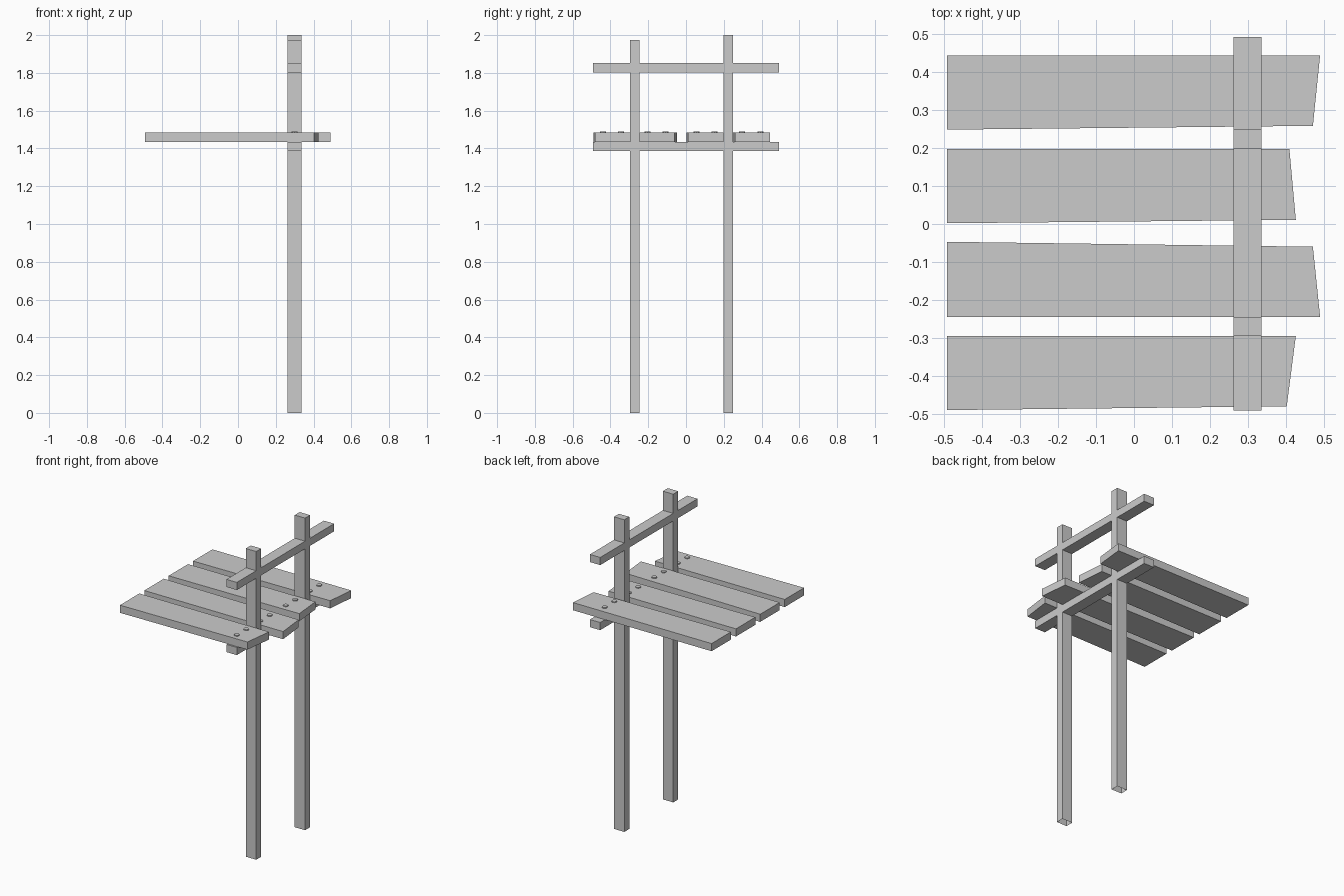
import bpy, bmesh

if "Cube" in bpy.data.objects:
    bpy.data.objects.remove(bpy.data.objects["Cube"])


def prism(name, outline, z0, z1, open_bottom=False):
    """Extrude a counter-clockwise xy outline from z0 to z1."""
    bm = bmesh.new()
    base = bm.faces.new([bm.verts.new((x, y, z0)) for x, y in outline])
    ext = bmesh.ops.extrude_face_region(bm, geom=[base], use_keep_orig=True)
    verts = [v for v in ext["geom"] if isinstance(v, bmesh.types.BMVert)]
    bmesh.ops.translate(bm, verts=verts, vec=(0, 0, z1 - z0))
    bmesh.ops.recalc_face_normals(bm, faces=bm.faces)
    if open_bottom:
        bmesh.ops.delete(bm, geom=[base], context='FACES_ONLY')
    mesh = bpy.data.meshes.new(name)
    bm.to_mesh(mesh)
    bm.free()
    obj = bpy.data.objects.new(name, mesh)
    bpy.context.collection.objects.link(obj)
    return obj


def rect(x0, x1, y0, y1):
    return [(x0, y0), (x1, y0), (x1, y1), (x0, y1)]


X0, X1 = 0.263, 0.336      # shared thickness of posts and rails
L = -0.493                 # straight left ends of the planks

# Posts, standing in the gaps between planks, undersides open
prism("front_post", rect(X0, X1, -0.296, -0.246), 0, 1.975, True)
prism("back_post", rect(X0, X1, 0.199, 0.249), 0, 2.0, True)

# Cross rails
prism("lower_rail", rect(X0, X1, -0.492, 0.493), 1.386, 1.435)
prism("upper_rail", rect(X0, X1, -0.492, 0.493), 1.803, 1.852)

# Roughly cut planks
planks = [
    [(L, -0.491), (0.403, -0.481), (0.427, -0.295), (L, -0.295)],
    [(L, -0.245), (0.491, -0.245), (0.472, -0.06), (L, -0.047)],
    [(L, 0.002), (0.427, 0.011), (0.410, 0.198), (L, 0.198)],
    [(L, 0.249), (0.472, 0.259), (0.491, 0.445), (L, 0.445)],
]
for i, outline in enumerate(planks):
    prism(f"plank_{i + 1}", outline, 1.435, 1.484)

# Nail heads, two per plank
for i, y in enumerate([-0.44, -0.345, -0.203, -0.108, 0.055, 0.15, 0.297, 0.394]):
    bpy.ops.mesh.primitive_cylinder_add(vertices=8, radius=0.016, depth=0.012,
                                        location=(0.3, y, 1.484))
    bpy.context.object.name = f"nail_head_{i + 1}"
